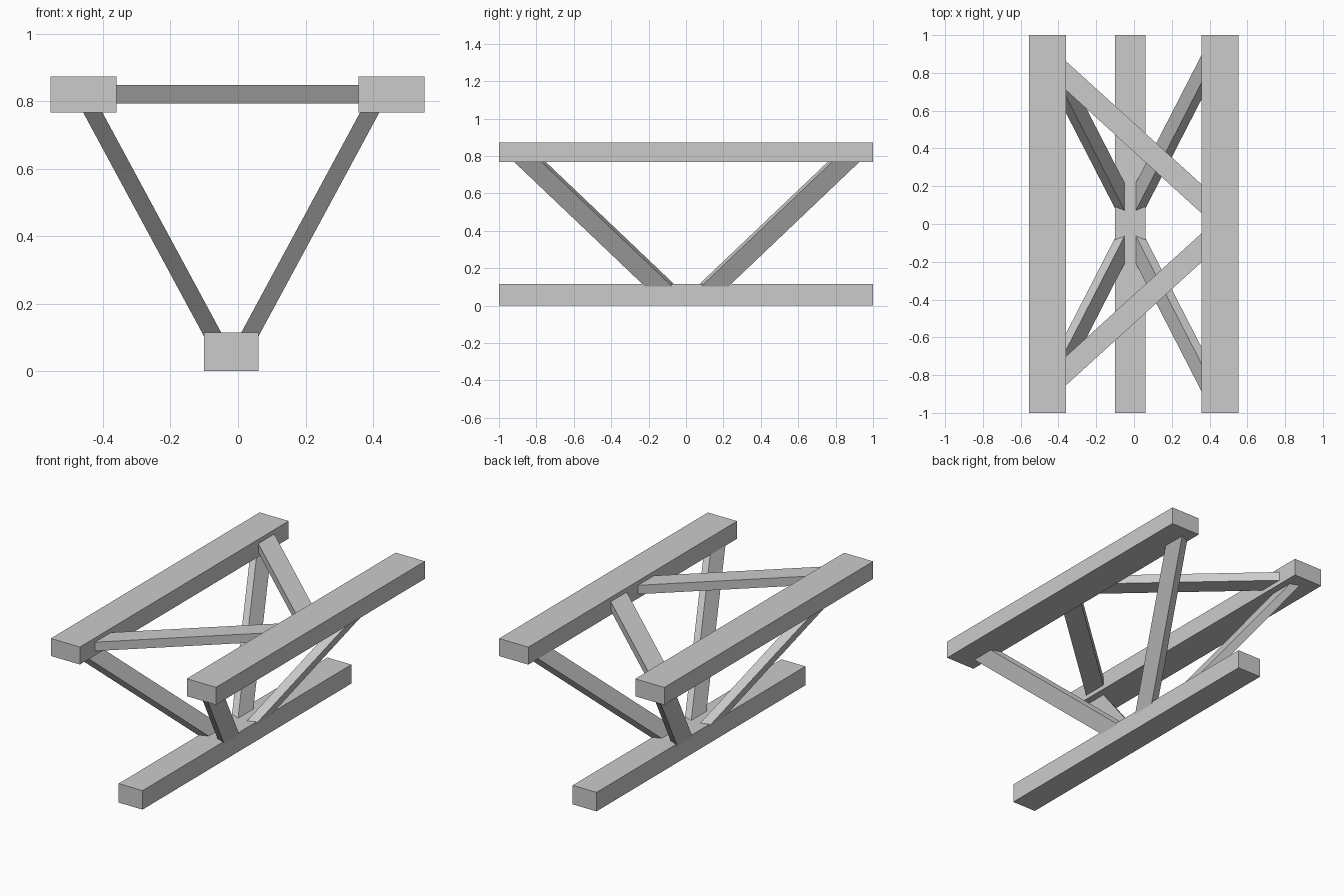
import bpy
from mathutils import Vector

if "Cube" in bpy.data.objects:
    bpy.data.objects.remove(bpy.data.objects["Cube"])


def prism(name, base, sweep):
    """Sweep a four-sided section along a vector."""
    a = [Vector(p) for p in base]
    b = [p + Vector(sweep) for p in a]
    faces = [(3, 2, 1, 0), (4, 5, 6, 7)]
    faces += [(i, (i + 1) % 4, (i + 1) % 4 + 4, i + 4) for i in range(4)]
    # keep normals outward whatever the winding of the section
    if (a[1] - a[0]).cross(a[2] - a[1]).dot(Vector(sweep)) < 0:
        faces = [f[::-1] for f in faces]
    me = bpy.data.meshes.new(name)
    me.from_pydata(a + b, [], faces)
    me.update()
    ob = bpy.data.objects.new(name, me)
    bpy.context.collection.objects.link(ob)
    return ob


def beam(name, x0, x1, z0, z1):
    return prism(name, [(x0, -1, z0), (x1, -1, z0), (x1, -1, z1), (x0, -1, z1)], (0, 2, 0))


# Three long beams
beam("upper_beam_left", -0.555, -0.36, 0.767, 0.873)
beam("upper_beam_right", 0.357, 0.553, 0.767, 0.873)
beam("lower_beam", -0.10, 0.06, 0.0, 0.115)

YC = 0.004   # mirror plane of the braces in y
XC = -0.02   # mirror plane of the sloping braces in x
for sy, end in ((1, "back"), (-1, "front")):
    # Horizontal diagonal between the upper beams
    x0, x1, slope = -0.38, 0.377, -0.908
    y0 = 0.741 - slope * (x0 + 0.36)
    section = [(x0, YC + sy * (y0 + dy), z)
               for dy, z in ((0, 0.793), (0.153, 0.793), (0.153, 0.847), (0, 0.847))]
    prism("top_brace_" + end, section, (x1 - x0, sy * slope * (x1 - x0), 0))

    # Sloping braces from the lower beam up to each upper beam
    for sx, side in ((1, "right"), (-1, "left")):
        dx, dy = 0.352 / 0.652, 0.685 / 0.652   # run per unit of height
        z0, z1 = 0.085, 0.79
        k = z0 - 0.115
        section = [(XC + sx * (x + dx * k), YC + sy * (y + dy * k), z0)
                   for x, y in ((0.03, 0.068), (0.087, 0.091), (0.087, 0.237), (0.03, 0.214))]
        h = z1 - z0
        prism("side_brace_%s_%s" % (end, side), section, (sx * dx * h, sy * dy * h, h))
